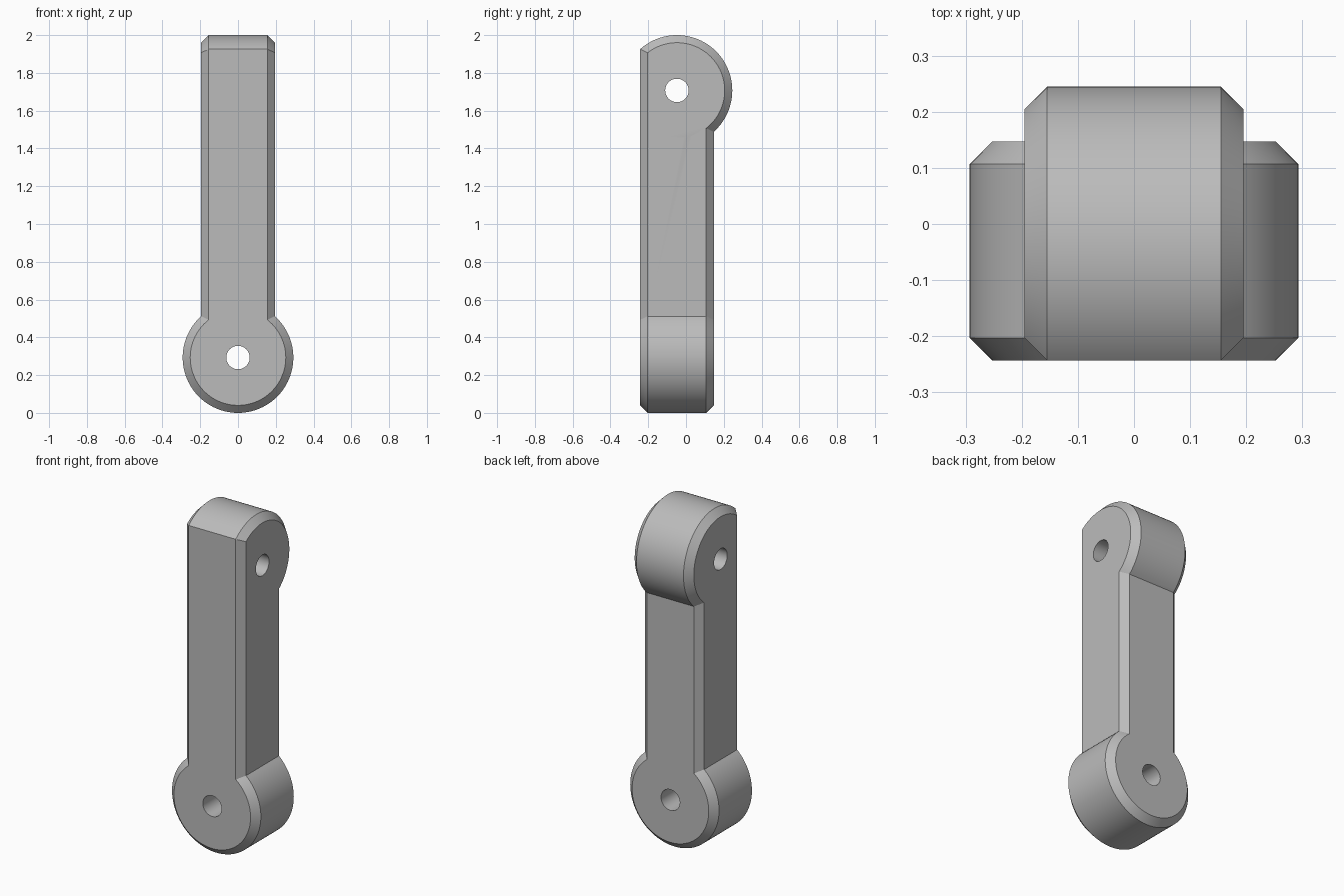
import bpy, bmesh, math
from mathutils import Matrix, Vector

R = 0.293            # end disc radius
HALF = 0.195         # half thickness of bar and discs
CH = 0.04            # chamfer
HOLE = 0.062
YC = -0.048          # bar centre line in y
LOW = Vector((0, YC, R))
HIGH = Vector((0, YC, 2 - R))

cube = bpy.data.objects.get("Cube")
if cube:
    bpy.data.objects.remove(cube)

grey = bpy.data.materials.new("plain grey")
grey.use_nodes = True
colour = (0.5, 0.5, 0.5, 1)
grey.diffuse_color = colour
grey.node_tree.nodes["Principled BSDF"].inputs["Base Color"].default_value = colour


def finish(bm, name):
    bmesh.ops.recalc_face_normals(bm, faces=bm.faces)
    mesh = bpy.data.meshes.new(name)
    bm.to_mesh(mesh)
    bm.free()
    mesh.materials.append(grey)
    ob = bpy.data.objects.new(name, mesh)
    bpy.context.scene.collection.objects.link(ob)
    return ob


def cylinder(centre, axis, radius, depth, chamfer=0):
    """Cylinder along 'X' or 'Y' with optionally chamfered rims."""
    bm = bmesh.new()
    bmesh.ops.create_cone(bm, cap_ends=True, segments=96, radius1=radius,
                          radius2=radius, depth=depth)
    if chamfer:
        rims = [e for e in bm.edges if abs(e.verts[0].co.z - e.verts[1].co.z) < 1e-5]
        bmesh.ops.bevel(bm, geom=rims, offset=chamfer, segments=1, affect='EDGES')
    turn = Matrix.Rotation(math.pi / 2, 4, 'Y' if axis == 'X' else 'X')
    bm.transform(Matrix.Translation(centre) @ turn)
    return bm


def boolean(target, other, operation):
    mod = target.modifiers.new(operation.lower(), 'BOOLEAN')
    mod.operation = operation
    mod.solver = 'EXACT'
    mod.object = other
    bpy.context.view_layer.objects.active = target
    bpy.ops.object.modifier_apply(modifier=mod.name)
    bpy.data.objects.remove(other)


# Bar with four chamfered long edges, ending inside the discs
bm = bmesh.new()
bmesh.ops.create_cube(bm, size=1)
bm.transform(Matrix.Translation((LOW + HIGH) / 2)
             @ Matrix.Diagonal((2 * HALF, 2 * HALF, HIGH.z - LOW.z, 1)))
uprights = [e for e in bm.edges if abs(e.verts[0].co.z - e.verts[1].co.z) > 0.5]
bmesh.ops.bevel(bm, geom=uprights, offset=CH, segments=1, affect='EDGES')
link = finish(bm, "link_arm")

# Lower disc, facing front and back
lower = finish(cylinder(LOW, 'Y', R, 2 * HALF, CH), "lower_disc")

# Upper disc, turned sideways, trimmed flush with the chamfered bar front
bm = cylinder(HIGH, 'X', R, 2 * HALF, CH)
front = YC - HALF
for point, normal in (((0, front, 0), (0, -1, 0)),
                      ((HALF - CH, front, 0), (1, -1, 0)),
                      ((CH - HALF, front, 0), (-1, -1, 0))):
    cut = bmesh.ops.bisect_plane(bm, geom=bm.verts[:] + bm.edges[:] + bm.faces[:],
                                 plane_co=point, plane_no=Vector(normal).normalized(),
                                 dist=1e-5, clear_outer=True)
    bmesh.ops.holes_fill(bm, edges=[e for e in bm.edges if e.is_boundary])
upper = finish(bm, "upper_disc")

for disc in (lower, upper):
    boolean(link, disc, 'UNION')

# Pin holes through both ends
for centre, axis in ((LOW, 'Y'), (HIGH, 'X')):
    boolean(link, finish(cylinder(centre, axis, HOLE, 1), "hole_cutter"), 'DIFFERENCE')

bpy.ops.object.select_all(action='DESELECT')
link.select_set(True)
bpy.context.view_layer.objects.active = link
bpy.ops.object.shade_smooth_by_angle(angle=math.radians(25))
